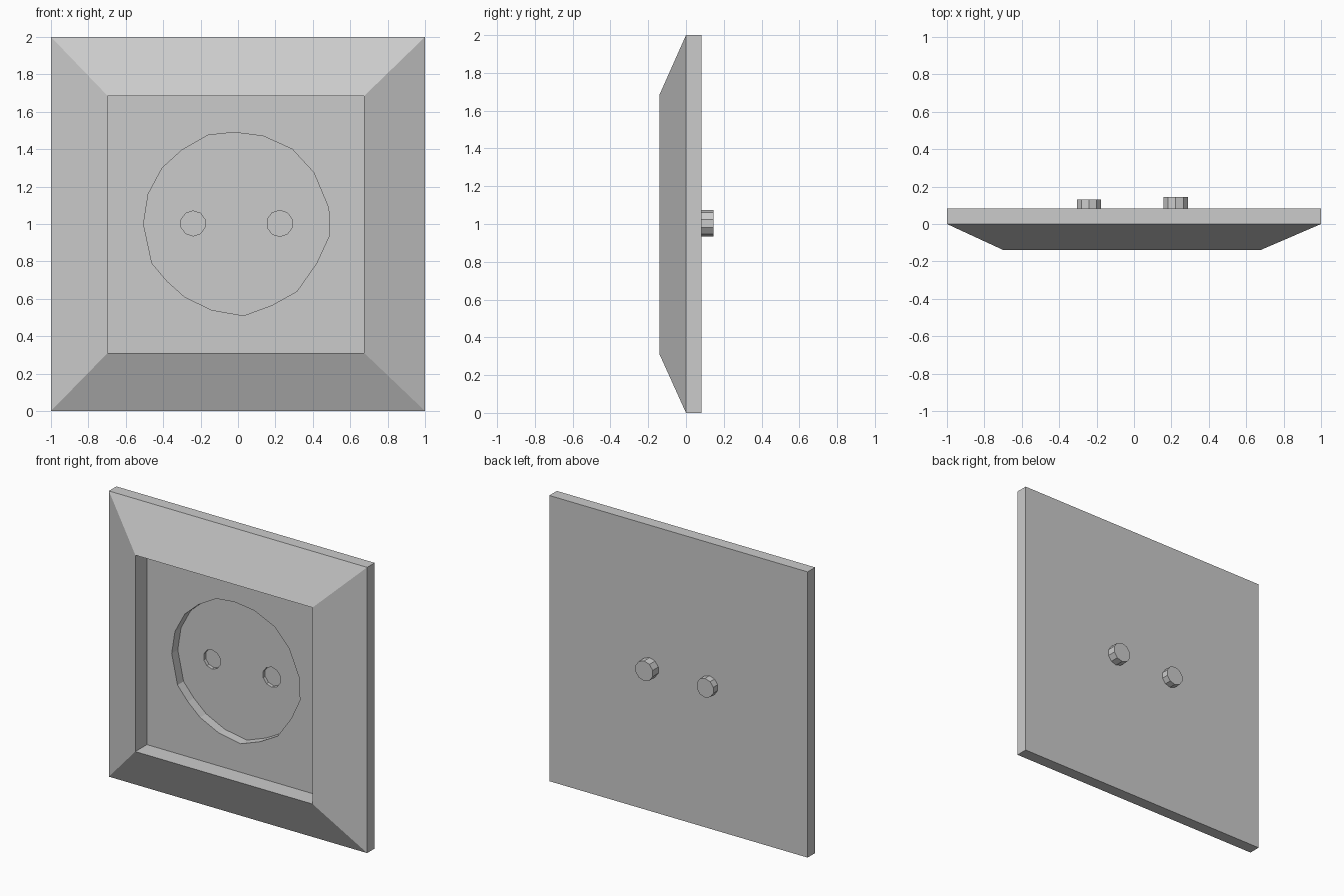
import bpy, bmesh, math

if "Cube" in bpy.data.objects:
    bpy.data.objects.remove(bpy.data.objects["Cube"])

BACK, RIM, RIDGE = 0.083, 0.0, -0.14
PANEL, DISH, HOLE = -0.012, 0.055, 0.078

# outline of the uneven round dish (x, z)
DISH_OUTLINE = [(-0.16, 1.475), (-0.02, 1.49), (0.135, 1.47), (0.29, 1.40), (0.405, 1.275),
                (0.485, 1.085), (0.487, 0.935), (0.42, 0.79), (0.315, 0.64), (0.18, 0.565),
                (0.03, 0.51), (-0.14, 0.54), (-0.285, 0.61), (-0.38, 0.695), (-0.46, 0.79),
                (-0.505, 1.0), (-0.48, 1.16), (-0.405, 1.30), (-0.30, 1.395)]


def rect(x0, x1, z0, z1):
    return [(x0, z0), (x1, z0), (x1, z1), (x0, z1)]


def circle(cx, cz, r, n=10):
    return [(cx + r * math.cos(2 * math.pi * (i + 0.5) / n),
             cz + r * math.sin(2 * math.pi * (i + 0.5) / n)) for i in range(n)]


def ring(bm, points, y):
    return [bm.verts.new((x, y, z)) for x, z in points]


def bridge(bm, a, b):
    n = len(a)
    for i in range(n):
        j = (i + 1) % n
        bm.faces.new((a[i], a[j], b[j], b[i]))


def fill(bm, *rings):
    # flat face bounded by the first ring with the other rings as holes
    edges = []
    for r in rings:
        for i in range(len(r)):
            edges.append(bm.edges.get((r[i - 1], r[i])))
    bmesh.ops.triangle_fill(bm, use_beauty=True, edges=edges, normal=(0, -1, 0))


def finish(bm, name):
    bmesh.ops.recalc_face_normals(bm, faces=bm.faces[:])
    mesh = bpy.data.meshes.new(name)
    bm.to_mesh(mesh)
    bm.free()
    obj = bpy.data.objects.new(name, mesh)
    bpy.context.collection.objects.link(obj)
    return obj


# pin hole outlines and the depth of the sleeve behind each one
PINS = [("left", circle(-0.24, 1.003, 0.067), 0.132),
        ("right", circle(0.223, 1.003, 0.07), 0.145)]

# cover: back plate, sloped frame and recess walls
bm = bmesh.new()
outer, opening = rect(-1, 1, 0, 2), rect(-0.697, 0.675, 0.31, 1.685)
back, rim = ring(bm, outer, BACK), ring(bm, outer, RIM)
ridge, floor = ring(bm, opening, RIDGE), ring(bm, opening, PANEL)
bm.faces.new(back)
for a, b in ((back, rim), (rim, ridge), (ridge, floor)):
    bridge(bm, a, b)

# round dish and pin holes
dish_top, dish_floor = ring(bm, DISH_OUTLINE, PANEL), ring(bm, DISH_OUTLINE, DISH)
bridge(bm, dish_top, dish_floor)
hole_tops = []
for _, outline, _ in PINS:
    top, bottom = ring(bm, outline, DISH), ring(bm, outline, HOLE)
    bridge(bm, top, bottom)
    bm.faces.new(bottom)
    hole_tops.append(top)

# flat panel around the dish, and dish floor around the holes
fill(bm, floor, dish_top)
fill(bm, dish_floor, *hole_tops)
finish(bm, "socket_cover")

# sleeves standing out of the back
for side, outline, end in PINS:
    bm = bmesh.new()
    a, b = ring(bm, outline, BACK), ring(bm, outline, end)
    bridge(bm, a, b)
    bm.faces.new(a)
    bm.faces.new(b)
    finish(bm, side + "_pin_sleeve")
